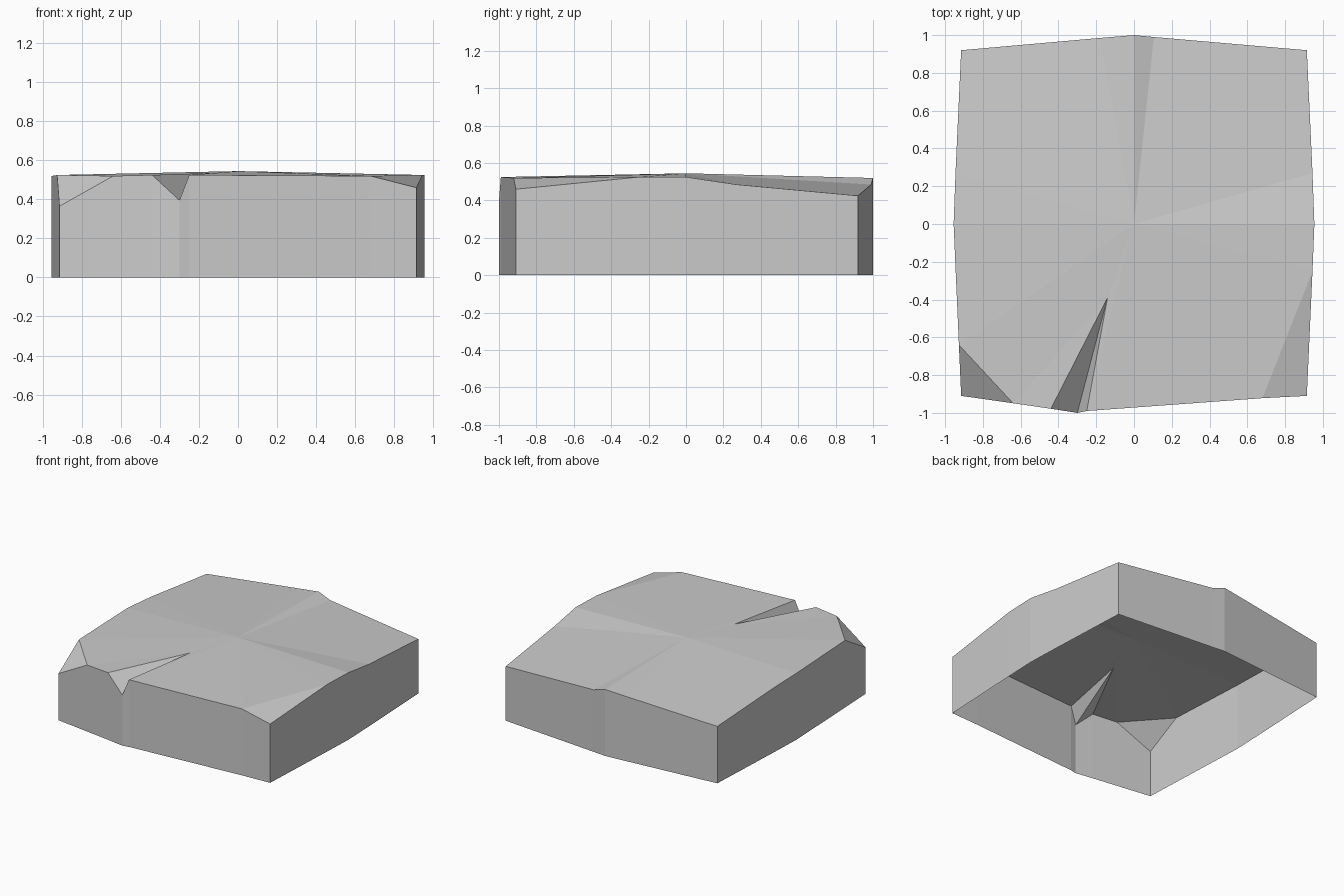
import bpy
import bmesh

default_cube = bpy.data.objects.get("Cube")
if default_cube:
    bpy.data.objects.remove(default_cube, do_unlink=True)


def make_material(name, colour):
    material = bpy.data.materials.new(name)
    material.use_nodes = True
    material.diffuse_color = colour
    shader = material.node_tree.nodes["Principled BSDF"]
    shader.inputs["Base Color"].default_value = colour
    shader.inputs["Roughness"].default_value = 0.9
    return material


# Key points of the worn top surface
points = {
    "crown": (0, 0, 0.545),
    "crack_tip": (-0.14, -0.39, 0.535),
    # left side and chipped front corner
    "left_mid": (-0.955, 0, 0.52),
    "chip_back": (-0.927, -0.64, 0.525),
    "chip_corner": (-0.915, -0.91, 0.365),
    "chip_front": (-0.64, -0.949, 0.52),
    # crack in the front edge
    "crack_left": (-0.44, -0.978, 0.525),
    "crack_base": (-0.3, -1, 0.395),
    "crack_right": (-0.25, -0.99, 0.525),
    # shallow front corner chip on the right
    "bevel_front": (0.68, -0.922, 0.52),
    "bevel_corner": (0.915, -0.91, 0.46),
    "bevel_back": (0.945, -0.25, 0.525),
    # right side and sloping back corners
    "right_mid": (0.955, 0, 0.525),
    "right_slope": (0.945, 0.27, 0.485),
    "right_back": (0.915, 0.92, 0.425),
    "back_step": (0.105, 0.99, 0.485),
    "back_mid": (0, 1, 0.52),
    "back_slope": (-0.18, 0.985, 0.505),
    "left_back": (-0.915, 0.92, 0.445),
    "left_slope": (-0.945, 0.27, 0.505),
}

# Facets of the top, each listed anticlockwise from above
facets = [
    "crown left_mid chip_back",
    "crown chip_back crack_tip",
    "crack_tip chip_back chip_front",
    "crack_tip chip_front crack_left",
    "chip_back chip_corner chip_front",
    "crack_tip crack_left crack_base",
    "crack_tip crack_base crack_right",
    "crown crack_tip crack_right",
    "crown crack_right bevel_front",
    "crown bevel_front bevel_back",
    "bevel_front bevel_corner bevel_back",
    "crown bevel_back right_mid",
    "crown right_mid right_slope",
    "crown right_slope right_back back_step",
    "crown back_step back_mid",
    "crown back_mid back_slope",
    "crown back_slope left_back left_slope",
    "crown left_slope left_mid",
]

bm = bmesh.new()
verts = {name: bm.verts.new(position) for name, position in points.items()}
for facet in facets:
    bm.faces.new([verts[name] for name in facet.split()])

# Walls: drop the rim straight to the ground, leaving the underside open
rim = [edge for edge in bm.edges if edge.is_boundary]
skirt = bmesh.ops.extrude_edge_only(bm, edges=rim)
for element in skirt["geom"]:
    if isinstance(element, bmesh.types.BMVert):
        element.co.z = 0
bmesh.ops.recalc_face_normals(bm, faces=bm.faces[:])
bm.normal_update()
if verts["crown"].link_faces[0].normal.z < 0:
    bmesh.ops.reverse_faces(bm, faces=bm.faces[:])

mesh = bpy.data.meshes.new("stone_slab")
bm.to_mesh(mesh)
bm.free()
mesh.materials.append(make_material("stone grey", (0.6, 0.6, 0.6, 1)))
stone_slab = bpy.data.objects.new("stone_slab", mesh)
bpy.context.collection.objects.link(stone_slab)
